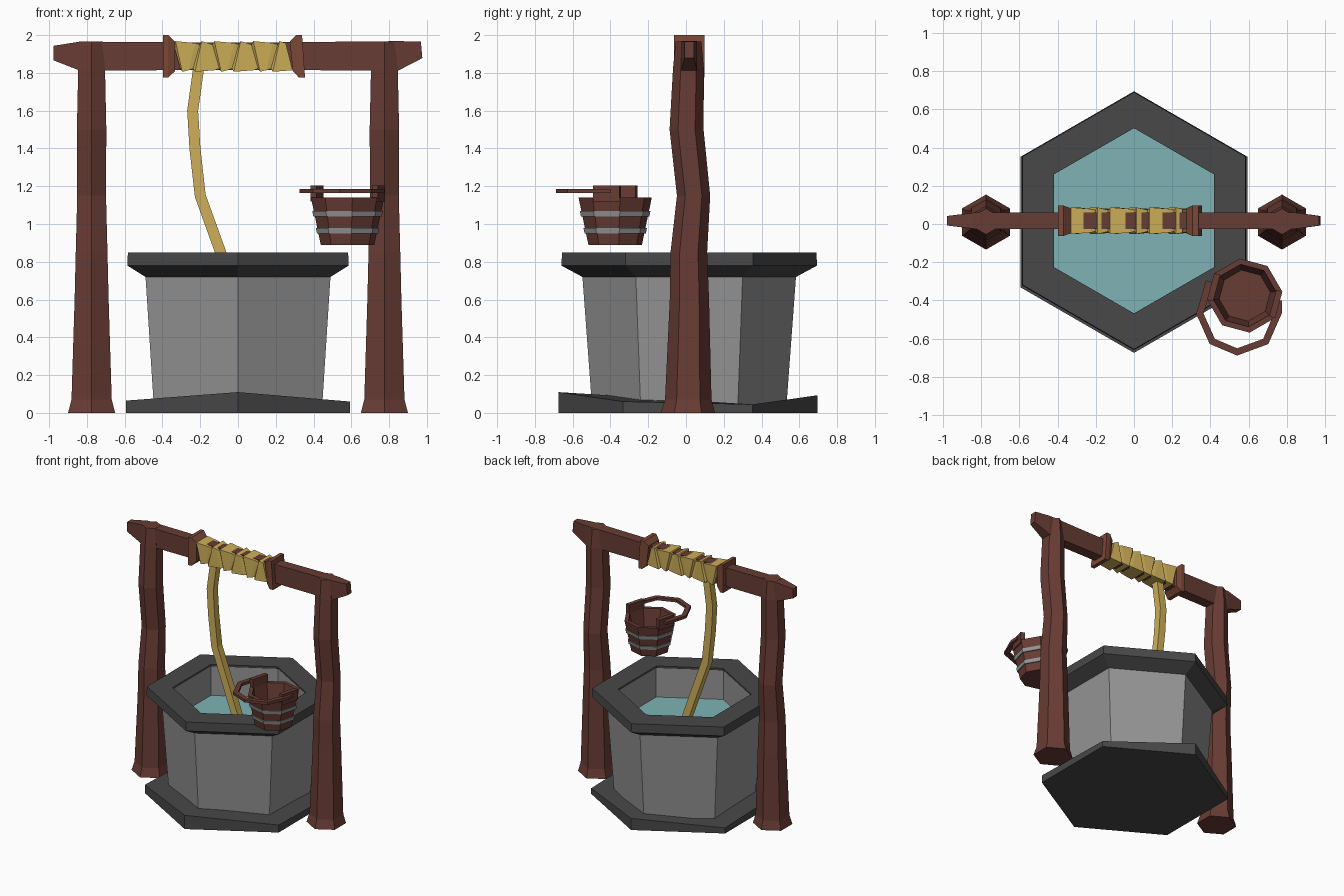
import bpy, bmesh, math
from mathutils import Vector

cube = bpy.data.objects.get("Cube")
if cube:
    bpy.data.objects.remove(cube, do_unlink=True)


def material(name, rgb):
    m = bpy.data.materials.new(name)
    m.use_nodes = True
    m.diffuse_color = (*rgb, 1)
    m.node_tree.nodes["Principled BSDF"].inputs["Base Color"].default_value = (*rgb, 1)
    return m


WOOD = material("dark red wood", (0.14, 0.045, 0.035))
COLLAR = material("light red wood", (0.2, 0.065, 0.038))
STONE = material("grey stone", (0.3, 0.3, 0.3))
SLATE = material("dark slate", (0.065, 0.065, 0.065))
WATER = material("teal water", (0.21, 0.45, 0.46))
ROPE = material("straw rope", (0.62, 0.43, 0.1))
METAL = material("grey metal", (0.3, 0.3, 0.31))

CY = 0.017  # depth of the shared centre plane


def ring(n, r, z, cx=0, cy=CY, rot=90):
    """Regular polygon lying flat at height z."""
    angles = [math.radians(rot + 360 * i / n) for i in range(n)]
    return [Vector((cx + r * math.cos(a), cy + r * math.sin(a), z)) for a in angles]


def rect(x, hy, lo, hi, lean=0):
    """Upright rectangle across the beam; lean shears it along x."""
    return [Vector((x - lean, CY - hy, lo)), Vector((x - lean, CY + hy, lo)),
            Vector((x + lean, CY + hy, hi)), Vector((x + lean, CY - hy, hi))]


def loft(name, rings, mat, loop=False):
    """Skin a list of rings; cap the ends, or join last to first if loop."""
    bm = bmesh.new()
    rows = [[bm.verts.new(p) for p in r] for r in rings]
    n = len(rows[0])
    pairs = list(zip(rows, rows[1:])) + ([(rows[-1], rows[0])] if loop else [])
    for a, b in pairs:
        for i in range(n):
            j = (i + 1) % n
            bm.faces.new((a[i], a[j], b[j], b[i]))
    if not loop:
        bm.faces.new(rows[0])
        bm.faces.new(rows[-1])
    bmesh.ops.recalc_face_normals(bm, faces=bm.faces)
    me = bpy.data.meshes.new(name)
    bm.to_mesh(me)
    bm.free()
    me.materials.append(mat)
    ob = bpy.data.objects.new(name, me)
    bpy.context.collection.objects.link(ob)
    return ob


def sweep(name, points, axis, w, h, mat):
    """Rectangular bar along a flat path; axis is the path plane's normal."""
    pts, b = [Vector(p) for p in points], Vector(axis)
    rings = []
    for i, p in enumerate(pts):
        t = pts[min(i + 1, len(pts) - 1)] - pts[max(i - 1, 0)]
        s = t.normalized().cross(b)
        rings.append([p + s * u * w + b * v * h
                      for u, v in ((-1, -1), (1, -1), (1, 1), (-1, 1))])
    return loft(name, rings, mat)


# Uneven base slab: front and back corners stand higher
base_top = ring(6, 0.685, 0, cy=0.01)
for p, z in zip(base_top, (0.093, 0.045, 0.065, 0.11, 0.06, 0.045)):
    p.z = z
loft("base_slab", [ring(6, 0.685, 0, cy=0.01), base_top], SLATE)

# Hollow stone wall, slate rim and water
loft("well_wall", [ring(6, 0.515, 0.04), ring(6, 0.566, 0.73),
                   ring(6, 0.489, 0.84), ring(6, 0.489, 0.04)], STONE, loop=True)
loft("well_rim", [ring(6, 0.566, 0.72), ring(6, 0.677, 0.78),
                  ring(6, 0.673, 0.85), ring(6, 0.485, 0.85),
                  ring(6, 0.487, 0.835)], SLATE, loop=True)
loft("water", [ring(6, 0.488, 0.57), ring(6, 0.488, 0.6)], WATER)

# Two slightly bent posts: height, radius, depth
POST = ((0, 0.144, 0.01), (0.07, 0.123, 0.012), (0.6, 0.104, 0.018),
        (0.85, 0.097, 0.015), (1.15, 0.088, 0.04), (1.5, 0.09, 0.003),
        (1.82, 0.082, 0.013), (1.966, 0.068, 0.013))
for side, label in ((1, "left"), (-1, "right")):
    loft(label + "_post", [ring(6, r, z, side * 0.775, cy) for z, r, cy in POST], WOOD)

# Cross beam with tapered ends
loft("cross_beam", [rect(-0.978, 0.025, 1.867, 1.943), rect(-0.84, 0.042, 1.813, 1.965),
                    rect(0, 0.042, 1.815, 1.96), rect(0.85, 0.042, 1.813, 1.968),
                    rect(0.972, 0.025, 1.878, 1.966, -0.004)], WOOD)

# Collars either side of the winding
for label, xs, lean in (("right", (-0.397, -0.37, -0.333), 0),
                        ("left", (0.347, 0.315, 0.282), -0.008)):
    loft(label + "_collar", [rect(xs[0], 0.08, 1.775, 2.0, lean),
                             rect(xs[1], 0.08, 1.775, 2.0, lean),
                             rect(xs[2], 0.066, 1.81, 1.966, lean)], COLLAR)

# Wound rope: leaning coils, each stepping down into the next
coils, turns, step = [], 6, 0.103
for i in range(turns):
    x = -0.335 + i * step
    lean = 0.018 if i % 2 else -0.018
    coils += [rect(x + 0.012, 0.056, 1.822, 1.95, lean),
              rect(x + 0.022, 0.07, 1.806, 1.968, lean),
              rect(x + step - 0.012, 0.062, 1.814, 1.958, -lean)]
loft("rope_winding", coils, ROPE)

# Hanging rope
sweep("hanging_rope", [(-0.205, CY, 1.85), (-0.24, CY, 1.6), (-0.228, CY, 1.4),
                       (-0.2, CY, 1.15), (-0.092, CY, 0.85), (0, CY, 0.59)],
      (0, 1, 0), 0.029, 0.029, ROPE)

# Bucket
BX, BY, ROT = 0.58, -0.375, 7.5


def stave_radius(z):
    return 0.143 + (z - 0.89) * 0.21


def oct_ring(r, z):
    return ring(8, r, z, BX, BY, ROT)


loft("bucket", [oct_ring(0.143, 0.89), oct_ring(stave_radius(1.14), 1.14),
                oct_ring(0.165, 1.14), oct_ring(0.135, 0.94)], WOOD)
for label, z in (("lower", 0.95), ("upper", 1.04)):
    top = z + 0.028
    loft(label + "_bucket_band",
         [oct_ring(stave_radius(z) + 0.008, z), oct_ring(stave_radius(top) + 0.008, top),
          oct_ring(stave_radius(top) - 0.005, top), oct_ring(stave_radius(z) - 0.005, z)],
         METAL, loop=True)

# Raised staves that carry the handle
axis = Vector((math.cos(math.radians(-15)), math.sin(math.radians(-15)), 0))
across = Vector((-axis.y, axis.x, 0))
for side, label in ((1, "left"), (-1, "right")):
    def ear(z):
        return [Vector((BX, BY, z)) + axis * side * d + across * t
                for d, t in ((0.152, -0.072), (0.185, -0.072), (0.185, 0.072), (0.152, 0.072))]
    loft(label + "_bucket_ear", [ear(1.12), ear(1.205)], WOOD)

# Flat handle folded towards the front
HANDLE = ((0.395, -0.3), (0.345, -0.47), (0.41, -0.615), (0.54, -0.67),
          (0.69, -0.615), (0.757, -0.46), (0.755, -0.4))
sweep("bucket_handle", [(x, y, 1.175) for x, y in HANDLE], (0, 0, 1), 0.019, 0.011, WOOD)
